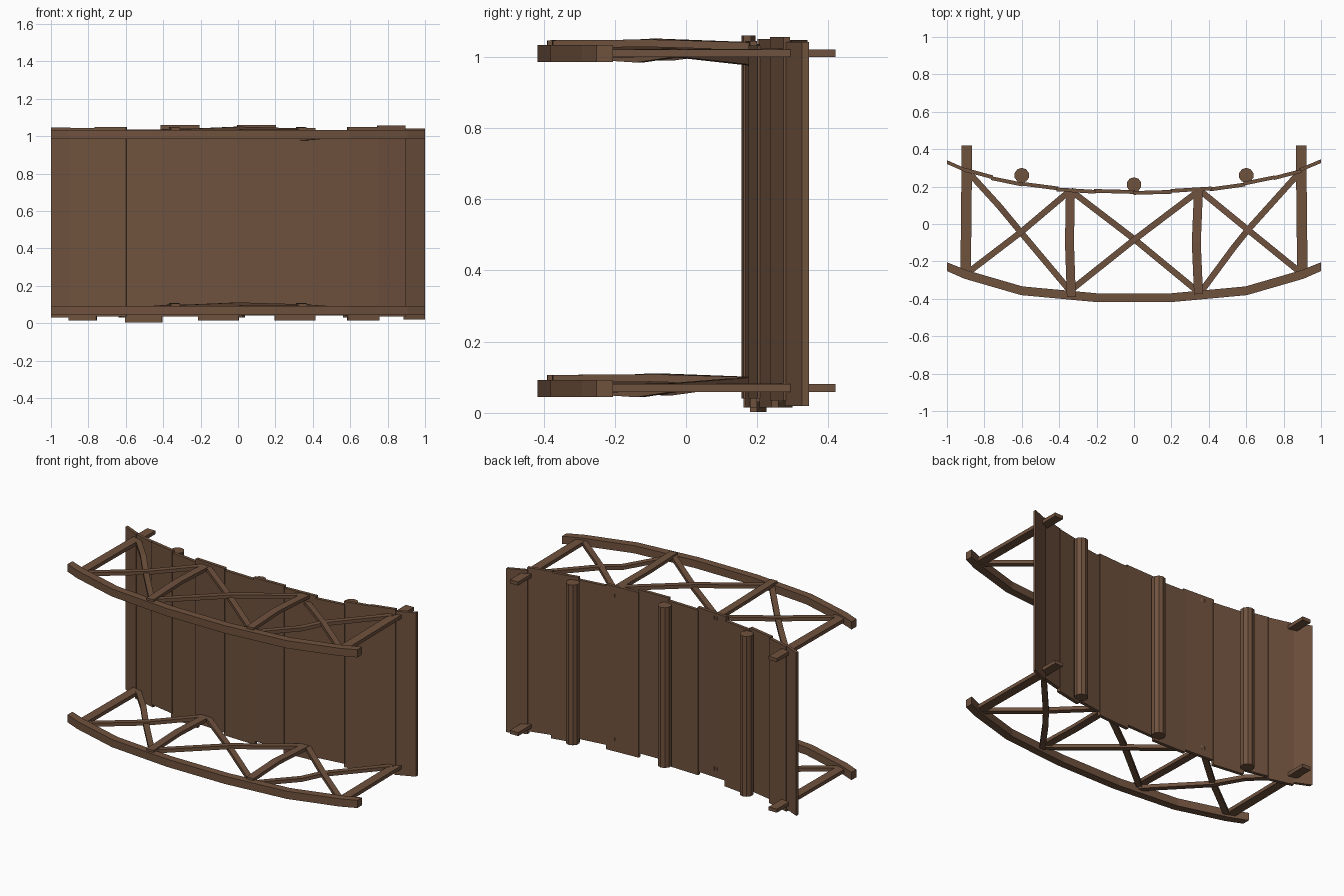
import bpy, math
from mathutils import Vector

if "Cube" in bpy.data.objects:
    bpy.data.objects.remove(bpy.data.objects["Cube"])

wood = bpy.data.materials.new("brown wood")
wood.diffuse_color = (0.16, 0.084, 0.048, 1)
wood.use_nodes = True
wood.node_tree.nodes["Principled BSDF"].inputs["Base Color"].default_value = wood.diffuse_color


def make(name, verts, faces):
    me = bpy.data.meshes.new(name)
    me.from_pydata(verts, [], faces)
    me.materials.append(wood)
    ob = bpy.data.objects.new(name, me)
    bpy.context.collection.objects.link(ob)
    return ob


def beam(name, pts, width, thick, square_ends=False):
    """Rectangular timber swept along points; width lies in plan, thick is along z."""
    pts = [Vector(p) for p in pts]
    verts, faces, last = [], [], len(pts) - 1
    for i, p in enumerate(pts):
        a, b = pts[max(i - 1, 0)], pts[min(i + 1, last)]
        t = Vector((b.x - a.x, b.y - a.y, 0)).normalized()
        n = Vector((-t.y, t.x, 0))
        if square_ends and i in (0, last):
            n = Vector((0, 1, 0))
        n *= width / 2
        h = Vector((0, 0, thick / 2))
        verts += [p - n - h, p + n - h, p + n + h, p - n + h]
    for i in range(last):
        for k in range(4):
            m = (k + 1) % 4
            faces.append((4 * i + k, 4 * i + 4 + k, 4 * i + 4 + m, 4 * i + m)[::-1])
    faces += [(0, 3, 2, 1)[::-1], tuple(4 * last + k for k in (0, 1, 2, 3))[::-1]]
    ob = make(name, verts, faces)
    import bmesh
    bm = bmesh.new()
    bm.from_mesh(ob.data)
    bmesh.ops.recalc_face_normals(bm, faces=bm.faces)
    bm.to_mesh(ob.data)
    bm.free()
    return ob


# Deck planks following a shallow arc: edges, arc depth, ragged ends
edges = [-1, -.9, -.76, -.6, -.41, -.21, 0, .2, .41, .59, .75, .89, 1]
depth = [.333, .287, .247, .213, .187, .174, .168, .174, .187, .213, .247, .285, .333]
low = [.03, .015, .035, .003, .035, .015, .04, .015, .04, .015, .035, .02]
high = [1.047, 1.043, 1.05, 1.036, 1.06, 1.045, 1.06, 1.045, 1.032, 1.05, 1.056, 1.042]
for i in range(12):
    x0, x1 = edges[i], edges[i + 1]
    j = .003 if i % 2 else -.002
    e0 = 0 if i == 0 else .004
    e1 = 0 if i == 11 else .004
    z = (low[i] + high[i]) / 2
    beam("deck_plank", [(x0 - e0, depth[i] + j, z), (x1 + e1, depth[i + 1] + j, z)],
         .02, high[i] - low[i], i in (0, 11))

# Round support logs behind the deck
for x, y in ((-.6, .26), (0, .21), (.6, .26)):
    bpy.ops.mesh.primitive_cylinder_add(vertices=10, radius=.04, depth=1.0, location=(x, y, .53))
    bpy.context.object.name = "support_log"
    bpy.context.object.data.materials.append(wood)

# Two railings, one at each side of the deck
for name, z in (("lower", 0), ("upper", .94)):
    half = [(1, -.228), (.9, -.27), (.6, -.357), (.2, -.394)]
    path = [(-x, y, z + .069) for x, y in half] + [(x, y, z + .069) for x, y in half[::-1]]
    beam(name + "_handrail", path, .047, .048, True)
    # end posts passing through the deck
    for s in (-1, 1):
        beam(name + "_end_post", [(s * .9, -.25, z + .07), (s * .893, .42, z + .07)], .056, .022)
    # middle posts lying over the handrail
    beam(name + "_mid_post", [(-.335, -.39, z + .096), (-.345, -.1, z + .098), (-.34, .18, z + .09)], .048, .021)
    beam(name + "_mid_post", [(.345, -.375, z + .096), (.333, -.1, z + .098), (.345, .185, z + .09)], .048, .021)
    # crossed braces in the three bays
    drop = .047 if z else .09
    braces = [
        [(-.875, -.25, .068), (-.6, -.04, .07), (-.34, .18, .09)],
        [(-.87, .26, .072), (-.72, .095, .08), (-.6, -.05, .06), (-.34, -.36, .075)],
        [(-.345, -.36, .085), (0, -.085, .1), (.35, .18, .09)],
        [(-.34, .18, .09), (0, -.08, .085), (.34, -.36, .085)],
        [(.36, -.36, .07), (.53, -.13, .055), (.61, -.03, .07), (.88, .27, .072)],
        [(.345, .185, drop), (.62, -.04, .072), (.885, -.255, .068)],
    ]
    for b in braces:
        beam(name + "_brace", [(x, y, z + h) for x, y, h in b], .033, .022)
